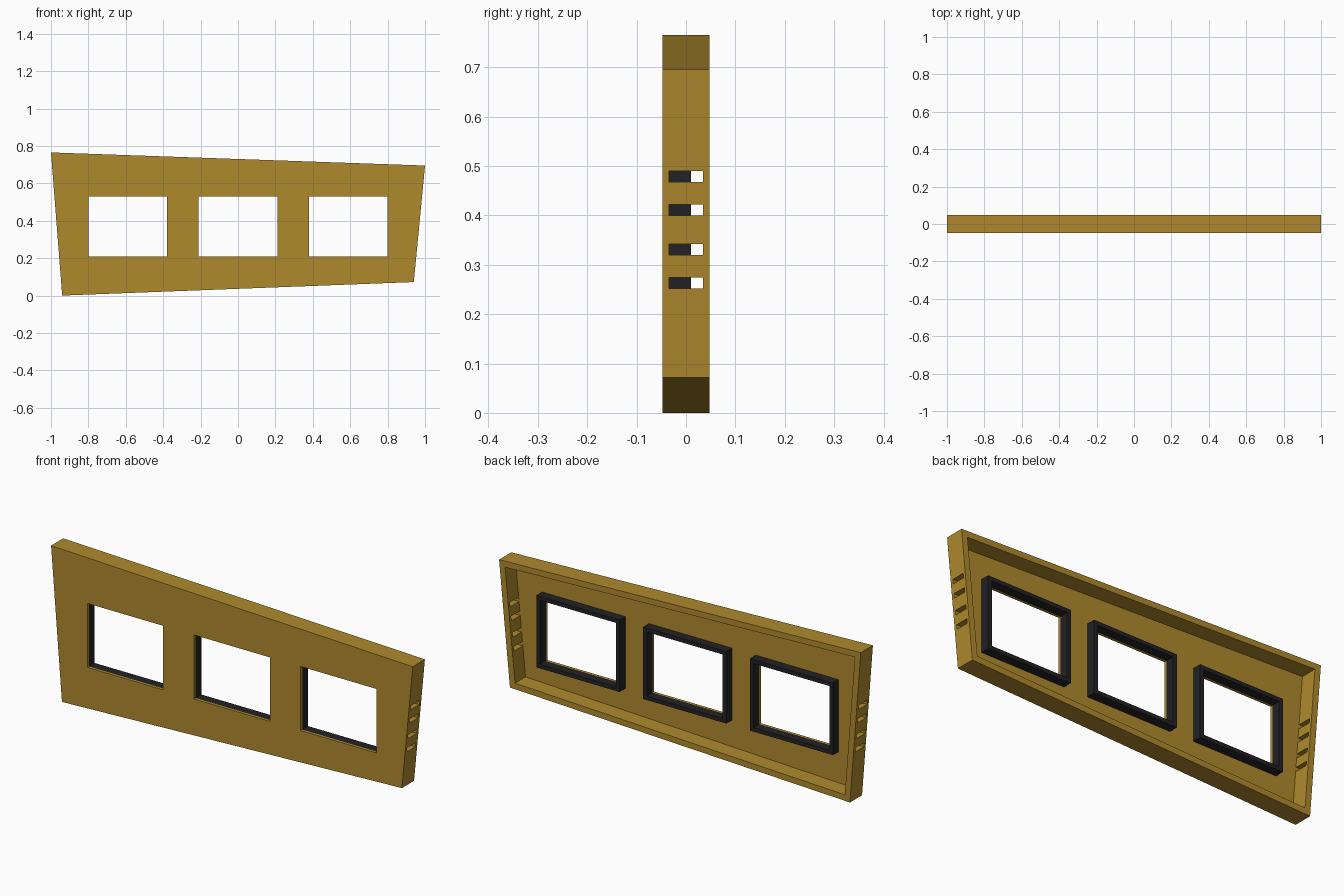
import bpy, bmesh

if "Cube" in bpy.data.objects:
    bpy.data.objects.remove(bpy.data.objects["Cube"])

FRONT, BACK = -0.048, 0.048      # depth limits of the panel
PLATE = -0.035                   # rear surface of the face plate
WINDOWS = [(-0.59, 0.42), (0.0, 0.42), (0.59, 0.42)]   # centre x, width
WIN_LOW, WIN_HIGH = 0.21, 0.53


def material(name, rgb):
    m = bpy.data.materials.new(name)
    m.diffuse_color = (*rgb, 1)
    m.use_nodes = True
    m.node_tree.nodes["Principled BSDF"].inputs["Base Color"].default_value = m.diffuse_color
    return m


gold = material("ochre gold", (0.43, 0.253, 0.027))
black = material("soft black", (0.016, 0.016, 0.018))


def prism(name, outline, y0, y1, mat=None):
    """Extrude an x-z outline from y0 to y1."""
    bm = bmesh.new()
    face = bm.faces.new([bm.verts.new((x, y0, z)) for x, z in outline])
    new = bmesh.ops.extrude_face_region(bm, geom=[face])["geom"]
    bmesh.ops.translate(bm, vec=(0, y1 - y0, 0),
                        verts=[v for v in new if isinstance(v, bmesh.types.BMVert)])
    bmesh.ops.recalc_face_normals(bm, faces=bm.faces)
    mesh = bpy.data.meshes.new(name)
    bm.to_mesh(mesh)
    bm.free()
    ob = bpy.data.objects.new(name, mesh)
    bpy.context.collection.objects.link(ob)
    if mat:
        mesh.materials.append(mat)
    return ob


def rect(x0, x1, z0, z1):
    return [(x0, z0), (x1, z0), (x1, z1), (x0, z1)]


def cut(target, cutter):
    """Subtract the cutter, then discard it."""
    cutter.hide_render = True
    mod = target.modifiers.new("cut", 'BOOLEAN')
    mod.operation, mod.solver, mod.object = 'DIFFERENCE', 'EXACT', cutter
    bpy.context.view_layer.objects.active = target
    bpy.ops.object.modifier_apply(modifier=mod.name)
    bpy.data.objects.remove(cutter)


# Tapered shell, hollow and open at the back
panel = prism("panel_shell", [(-0.94, 0), (0.94, 0.072), (1, 0.695), (-1, 0.765)],
              FRONT, BACK, gold)
cut(panel, prism("cavity", [(-0.912, 0.031), (0.912, 0.101), (0.967, 0.666), (-0.967, 0.734)],
                 PLATE, 0.08))

# Window openings in the face plate
for cx, w in WINDOWS:
    cut(panel, prism("opening", rect(cx - w / 2, cx + w / 2, WIN_LOW, WIN_HIGH), -0.1, 0.02))

# Vent slots through both side walls
for z in (0.263, 0.331, 0.411, 0.479):
    for s in (-1, 1):
        x0, x1 = sorted((s * 0.85, s * 1.1))
        cut(panel, prism("slot", rect(x0, x1, z - 0.011, z + 0.011), -0.0345, 0.0345))

# Black frames standing behind the windows
T = 0.02
for i, (cx, w) in enumerate(WINDOWS):
    h = w / 2
    frame = prism(f"window_frame_{i + 1}",
                  rect(cx - h - T, cx + h + T, WIN_LOW - T, WIN_HIGH + T), PLATE, 0.01, black)
    cut(frame, prism("frame_hole", rect(cx - h, cx + h, WIN_LOW, WIN_HIGH), -0.1, 0.1))
